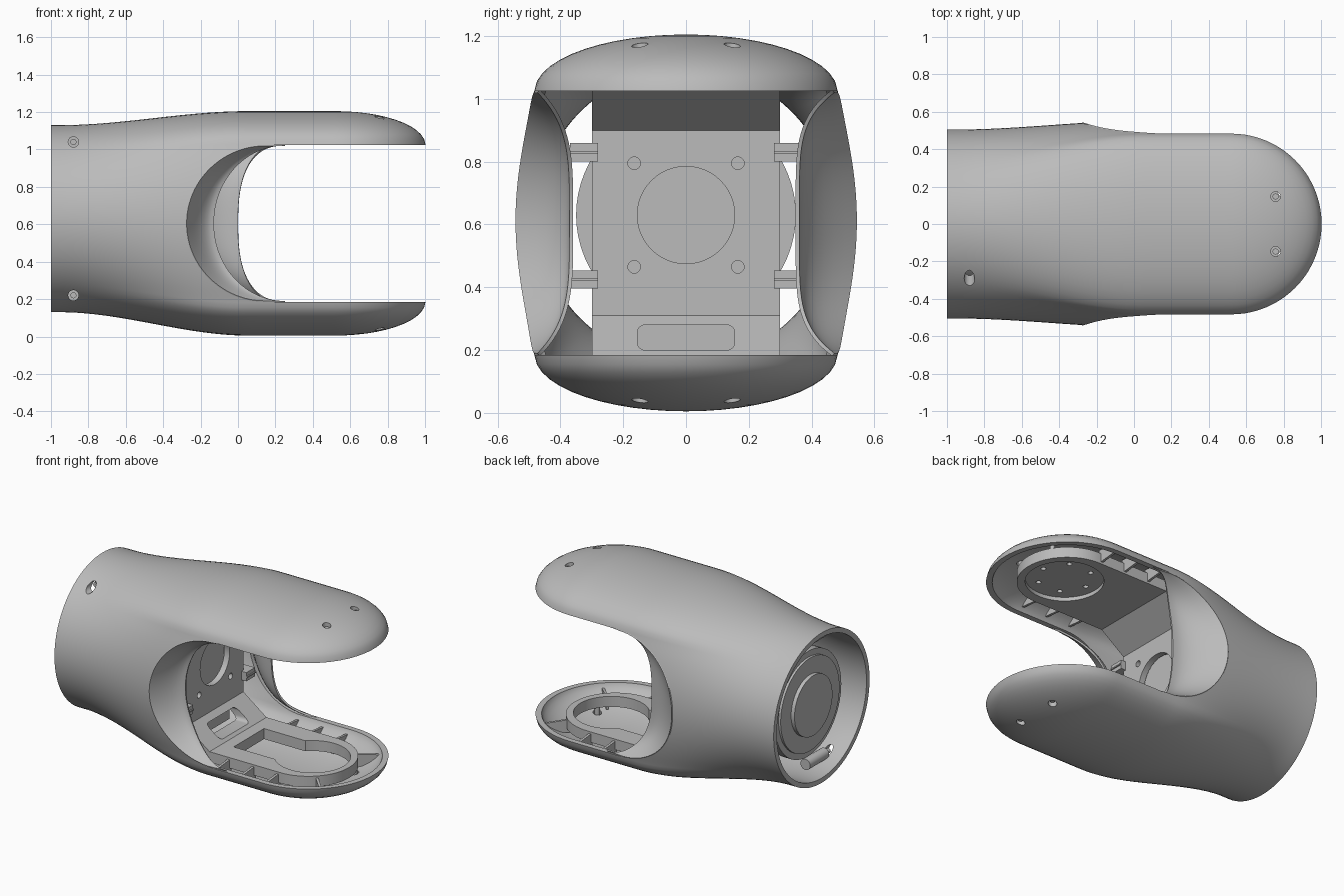
import bpy, bmesh, math
from mathutils import Matrix, Vector

if "Cube" in bpy.data.objects:
    bpy.data.objects.remove(bpy.data.objects["Cube"])

MID = 0.605      # mirror height of the two lobes
TIP = 0.52       # centre of the rounded lobe ends
GAP = 0.42       # half height of the mouth
WEB = -0.17      # front of the bracket web

grey = bpy.data.materials.new("plain grey")
grey.use_nodes = True
grey.diffuse_color = (0.5, 0.5, 0.5, 1)
grey.node_tree.nodes["Principled BSDF"].inputs["Base Color"].default_value = (0.5, 0.5, 0.5, 1)


def finish(bm, name):
    bmesh.ops.remove_doubles(bm, verts=bm.verts, dist=0.0005)
    bmesh.ops.recalc_face_normals(bm, faces=bm.faces)
    mesh = bpy.data.meshes.new(name)
    bm.to_mesh(mesh)
    bm.free()
    mesh.materials.append(grey)
    obj = bpy.data.objects.new(name, mesh)
    bpy.context.collection.objects.link(obj)
    return obj


def smooth(obj, angle=35):
    bpy.ops.object.select_all(action='DESELECT')
    obj.select_set(True)
    bpy.context.view_layer.objects.active = obj
    bpy.ops.object.shade_smooth_by_angle(angle=math.radians(angle))


def boolean(obj, other, operation='DIFFERENCE'):
    mod = obj.modifiers.new("cut", 'BOOLEAN')
    mod.object, mod.operation, mod.solver = other, operation, 'EXACT'
    bpy.context.view_layer.objects.active = obj
    bpy.ops.object.modifier_apply(modifier=mod.name)
    bpy.data.objects.remove(other)


def cylinder(name, centre, radius, depth, axis='Z', sides=48):
    bm = bmesh.new()
    bmesh.ops.create_cone(bm, cap_ends=True, segments=sides, radius1=radius, radius2=radius, depth=depth)
    turn = {'X': Matrix.Rotation(math.pi / 2, 4, 'Y'), 'Y': Matrix.Rotation(math.pi / 2, 4, 'X'),
            'Z': Matrix.Identity(4)}[axis]
    bm.transform(Matrix.Translation(centre) @ turn)
    return finish(bm, name)


def box(name, centre, size, bevel=0):
    bm = bmesh.new()
    bmesh.ops.create_cube(bm, size=1)
    bm.transform(Matrix.Translation(centre) @ Matrix.Diagonal((*size, 1)))
    if bevel:
        edges = [e for e in bm.edges if abs(e.verts[0].co.x - e.verts[1].co.x) > 0.001]
        bmesh.ops.bevel(bm, geom=edges, offset=bevel, segments=6, affect='EDGES', profile=0.5)
    return finish(bm, name)


def prism(name, points, direction):
    bm = bmesh.new()
    face = bm.faces.new([bm.verts.new(p) for p in points])
    moved = bmesh.ops.extrude_face_region(bm, geom=[face])["geom"]
    bmesh.ops.translate(bm, verts=[g for g in moved if isinstance(g, bmesh.types.BMVert)], vec=direction)
    return finish(bm, name)


# Body section: a circle at the base easing into two half-ellipse lobes
def section(x):
    u = min(max(x + 0.95, 0), 1)
    s = u * u * (3 - 2 * u)
    return s, 0.63 - 0.025 * s, 0.5 + 0.1 * s


def half_width(s, v):
    v = min(abs(v), 1)
    rise = min(max(v - 0.7, 0) / 0.3, 1)
    circle = 0.505 * math.sqrt(1 - v * v)
    lobe = 0.482 * math.sqrt(1 - rise * rise)
    bulge = 0.07 * max(1 - (v / 0.7) ** 2, 0)
    return circle + (lobe - circle + bulge) * s


def side_y(x, z):
    s, mid, half = section(x)
    return half_width(s, (z - mid) / half)


# Loft along x, then turn the last section round to close the end
def loft(name, start, inset, count=96):
    bm = bmesh.new()
    rings = []
    stations = [(start + (TIP - start) * i / 40, 0) for i in range(41)]
    stations += [(TIP, math.pi / 2 * i / 20) for i in range(1, 21)]
    for x, phi in stations:
        s, mid, half = section(x)
        ring = []
        for k in range(count):
            a = 2 * math.pi * k / count
            v = math.sin(a)
            r = half_width(s, v) * (1 - inset / 0.5)
            y = math.copysign(r, math.cos(a))
            ring.append(bm.verts.new((x + r * math.sin(phi), y * math.cos(phi), mid + v * (half - inset))))
        rings.append(ring)
    bm.faces.new(rings[0])
    for a, b in zip(rings, rings[1:]):
        for k in range(count):
            j = (k + 1) % count
            bm.faces.new((a[k], a[j], b[j], b[k]))
    bmesh.ops.remove_doubles(bm, verts=bm.verts, dist=0.0005)
    bmesh.ops.dissolve_degenerate(bm, edges=bm.edges, dist=0.0001)
    return finish(bm, name)


# Rounded mouth curve in the x-z plane
def arc(cx, a, t, n=2):
    return (cx - a * max(math.cos(t), 0) ** (2 / n),
            MID + math.copysign(GAP * abs(math.sin(t)) ** (2 / n), t))


STEPS = [math.pi * (i / 48 - 0.5) for i in range(49)]

# Outer shell: hollow, open at the base, with a mouth through both sides
shell = loft("outer_shell", -1, 0)
boolean(shell, loft("cavity", -1.05, 0.032))
mouth = [(x, -0.9, z) for x, z in (arc(0.15, 0.43, t) for t in STEPS)]
mouth += [(1.3, -0.9, MID + GAP), (1.3, -0.9, MID - GAP)]
boolean(shell, prism("mouth_cutter", mouth, (0, 1.8, 0)))
for z in (0.22, 1.04):
    boolean(shell, cylinder("screw_cutter", (-0.88, -0.4, z), 0.028, 0.5, 'Y', 24))
for y in (-0.147, 0.147):
    boolean(shell, cylinder("screw_cutter", (0.757, y, MID), 0.026, 1.6, 'Z', 24))
smooth(shell)

# Scooped flares on both sides of the mouth; the left one reaches further forward
for side, label, reach, power, depth in ((1, "left", 0.25, 2.5, 0.355), (-1, "right", 0.38, 2, 0.365)):
    bm = bmesh.new()
    rows = []
    for t in STEPS:
        xo, zo = arc(0.15, 0.43, t)
        xi, zi = arc(0.25, reach, t, power)
        yo, yi = side_y(xo, zo), depth + (0.47 - depth) * math.sin(t) ** 4
        row = []
        for j in range(9):
            u = j / 8
            y = yo + (yi - yo) * math.sin(u * math.pi / 2)
            row.append(bm.verts.new((xo + (xi - xo) * u, side * y, zo + (zi - zo) * u)))
        rows.append(row)
    for a, b in zip(rows, rows[1:]):
        for j in range(8):
            bm.faces.new((a[j], a[j + 1], b[j + 1], b[j]))
    flare = finish(bm, label + "_mouth_flare")
    solid = flare.modifiers.new("thickness", 'SOLIDIFY')
    solid.thickness, solid.offset = 0.012, 0
    bpy.context.view_layer.objects.active = flare
    bpy.ops.object.modifier_apply(modifier=solid.name)
    smooth(flare, 50)

# Inner bracket: flat web, sloped ramps and pads reaching into both lobes
upper = [(WEB, 0.295), (0, GAP), (TIP, GAP), (TIP, GAP + 0.07), (-0.02, GAP + 0.07), (WEB - 0.04, 0.315)]
outline = [(x, MID + h) for x, h in upper] + [(x, MID - h) for x, h in reversed(upper)]
bracket = prism("inner_bracket", [(x, -0.3, z) for x, z in outline], (0, 0.6, 0))
for s in (-1, 1):
    pad = cylinder("pad_end", (TIP, 0, MID + s * (GAP + 0.035)), 0.3, 0.07, 'Z', 64)
    boolean(bracket, pad, 'UNION')

# Bracket openings: web bore, bolt holes, cable slot, lower keyhole, upper recess
boolean(bracket, cylinder("bore", (WEB, 0, 0.63), 0.155, 0.3, 'X'))
for y in (-0.165, 0.165):
    for z in (0.465, 0.795):
        boolean(bracket, cylinder("bolt_hole", (WEB, y, z), 0.02, 0.06, 'X', 20))
boolean(bracket, box("slot", (-0.1, 0, 0.24), (0.4, 0.31, 0.08), 0.025))
boolean(bracket, cylinder("key_round", (0.55, 0, 0.15), 0.23, 0.3))
boolean(bracket, box("key_neck", (0.28, 0, 0.15), (0.4, 0.32, 0.3)))
boolean(bracket, cylinder("recess", (0.54, 0, MID + GAP), 0.235, 0.05))
for k in range(6):
    a = math.pi * k / 3
    spot = (0.54 + 0.165 * math.cos(a), 0.165 * math.sin(a), MID + GAP + 0.03)
    boolean(bracket, cylinder("pit", spot, 0.016, 0.05, 'Z', 16))
smooth(bracket, 30)
box("cable_cover", (-0.225, 0, 0.24), (0.07, 0.36, 0.14))

# Tabs joining the bracket to the flares
for s, label in ((1, "left"), (-1, "right")):
    for z, level in ((0.425, "lower"), (0.83, "upper")):
        box(f"{level}_{label}_tab", (WEB - 0.01, s * 0.325, z), (0.09, 0.09, 0.058))
        box(f"{level}_{label}_tab_seam", (WEB - 0.01, s * 0.325, z), (0.106, 0.09, 0.008))

# Triangular ribs between the pads and the lobe rims
sides = [(x, s * math.pi / 2) for x in (0.14, 0.32, 0.5) for s in (-1, 1)]
corners = [(TIP, math.radians(d)) for d in (-45, 45)]
for flip, level, places in ((1, "upper", sides), (-1, "lower", sides + corners)):
    for i, (x, ang) in enumerate(places):
        out = Vector((math.cos(ang), math.sin(ang), 0))
        across = Vector((-out.y, out.x, 0)) * 0.016
        pts = [Vector((x, 0, MID + flip * (GAP + h))) + out * r - across / 2
               for r, h in ((0.28, 0.012), (0.28, 0.1), (0.38, 0.09), (0.455, 0.03))]
        prism(f"{level}_rib_{i + 1}", pts, across)

# Drive unit seen through the open base
for name, x, r, depth in (("drive_body", -0.57, 0.3, 0.68), ("drive_flange", -0.87, 0.35, 0.06),
                          ("drive_face", -0.9, 0.31, 0.03), ("drive_hub", -0.92, 0.2, 0.04)):
    smooth(cylinder(name, (x, 0, 0.63), r, depth, 'X', 64))

# Screw posts and sunken screws
for z, level in ((0.22, "lower"), (1.04, "upper")):
    smooth(cylinder(level + "_screw_post", (-0.88, -0.1, z), 0.036, 0.2, 'Y', 24))
    smooth(cylinder(level + "_side_screw", (-0.88, -0.215, z), 0.016, 0.06, 'Y', 20))
for y, label in ((0.147, "left"), (-0.147, "right")):
    for s, level in ((1, "upper"), (-1, "lower")):
        smooth(cylinder(f"{level}_{label}_lobe_screw", (0.757, y, MID + s * 0.515), 0.016, 0.07, 'Z', 20))
